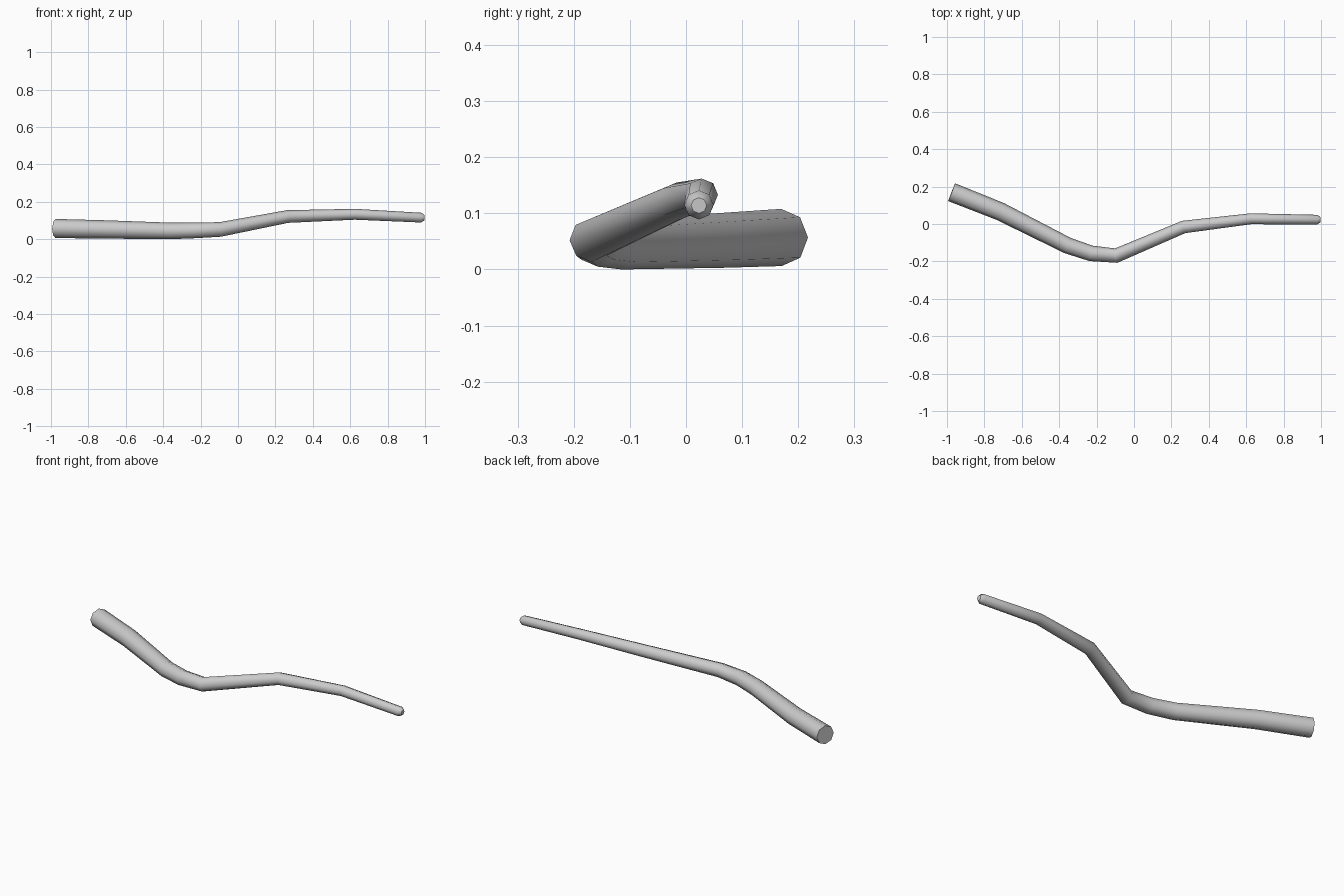
import bpy, bmesh, math
from mathutils import Vector

if "Cube" in bpy.data.objects:
    bpy.data.objects.remove(bpy.data.objects["Cube"])

SIDES = 8
# Centre line of the stick with its radius: x, y, z, r
path = [
    (-0.975, 0.170, 0.058, 0.051),
    (-0.715, 0.067, 0.053, 0.049),
    (-0.355, -0.115, 0.045, 0.044),
    (-0.230, -0.157, 0.048, 0.042),
    (-0.095, -0.169, 0.053, 0.039),
    (0.265, -0.016, 0.122, 0.034),
    (0.625, 0.028, 0.134, 0.029),
    (0.980, 0.023, 0.116, 0.026),
    (0.997, 0.023, 0.115, 0.014),
]
pts = [Vector(p[:3]) for p in path]


def tangent(i):
    a = (pts[i] - pts[i - 1]).normalized() if i > 0 else Vector()
    b = (pts[i + 1] - pts[i]).normalized() if i < len(pts) - 1 else Vector()
    return (a + b).normalized()


# Octagonal rings skinned along the centre line
bm = bmesh.new()
rings = []
for i, (p, data) in enumerate(zip(pts, path)):
    t = tangent(i)
    side = Vector((0, 0, 1)).cross(t).normalized()
    up = t.cross(side)
    ring = []
    for k in range(SIDES):
        a = math.tau * k / SIDES
        ring.append(bm.verts.new(p + data[3] * (math.cos(a) * side + math.sin(a) * up)))
    rings.append(ring)

for r0, r1 in zip(rings, rings[1:]):
    for k in range(SIDES):
        n = (k + 1) % SIDES
        bm.faces.new((r0[k], r0[n], r1[n], r1[k]))

# Flat cut end and small tip cap
bm.faces.new(rings[0])
bm.faces.new(rings[-1])
bmesh.ops.recalc_face_normals(bm, faces=bm.faces)

# Rest on the ground
low = min(v.co.z for v in bm.verts)
bmesh.ops.translate(bm, verts=bm.verts, vec=(0, 0, -low))

mesh = bpy.data.meshes.new("bent_stick")
bm.to_mesh(mesh)
bm.free()
stick = bpy.data.objects.new("bent_stick", mesh)
bpy.context.collection.objects.link(stick)
bpy.context.view_layer.objects.active = stick
stick.select_set(True)
bpy.ops.object.shade_smooth_by_angle(angle=math.radians(50))
